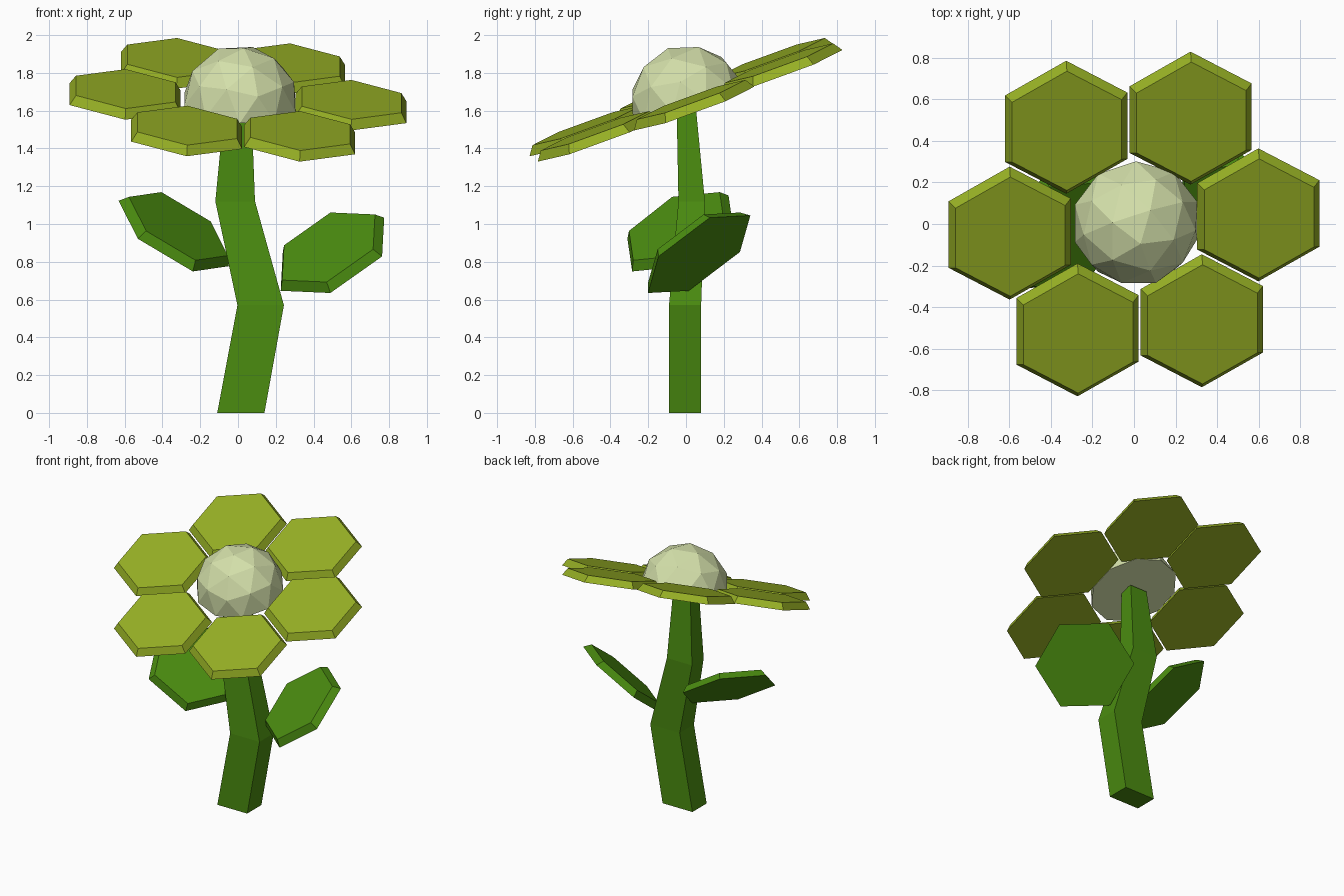
import bpy, bmesh
from math import radians, cos, sin, pi
from mathutils import Matrix, Vector

cube = bpy.data.objects.get("Cube")
if cube:
    bpy.data.objects.remove(cube, do_unlink=True)


def material(name, rgb):
    m = bpy.data.materials.new(name)
    m.use_nodes = True
    m.diffuse_color = (*rgb, 1)
    m.node_tree.nodes["Principled BSDF"].inputs["Base Color"].default_value = (*rgb, 1)
    return m


petal_mat = material("petal_yellow_green", (0.305, 0.429, 0.018))
stem_mat = material("stem_green", (0.069, 0.262, 0.005))
heart_mat = material("pale_cream_green", (0.658, 0.745, 0.402))


def finish(bm, name, mat, matrix=Matrix()):
    bmesh.ops.recalc_face_normals(bm, faces=bm.faces)
    bm.transform(matrix)
    mesh = bpy.data.meshes.new(name)
    bm.to_mesh(mesh)
    bm.free()
    mesh.materials.append(mat)
    obj = bpy.data.objects.new(name, mesh)
    bpy.context.collection.objects.link(obj)
    return obj


def loft(bm, rings):
    """Skin a closed solid through rings of equal vertex count."""
    rings = [[bm.verts.new(p) for p in ring] for ring in rings]
    n = len(rings[0])
    for low, high in zip(rings, rings[1:]):
        for i in range(n):
            j = (i + 1) % n
            bm.faces.new((low[i], low[j], high[j], high[i]))
    bm.faces.new(rings[0][::-1])
    bm.faces.new(rings[-1])


def hex_plate(name, mat, matrix, radius=0.34, thick=0.05, inset=0.035):
    """Six-sided plate with sloping rim; its first corner points along local x."""
    def ring(r, z):
        return [(r * cos(i * pi / 3), r * sin(i * pi / 3), z) for i in range(6)]
    bm = bmesh.new()
    loft(bm, [ring(radius, 0), ring(radius - inset, thick)])
    return finish(bm, name, mat, matrix)


# Bent square stem: centre x, centre y, half width, half depth, height
bm = bmesh.new()
sections = [(0.015, -0.005, 0.125, 0.085, 0),
            (0.12, -0.005, 0.123, 0.085, 0.57),
            (-0.015, 0.03, 0.105, 0.07, 1.12),
            (0, 0, 0.07, 0.05, 1.64)]
loft(bm, [[(x + sx * w, y + sy * d, z)
           for sx, sy in ((-1, -1), (1, -1), (1, 1), (-1, 1))]
          for x, y, w, d, z in sections])
finish(bm, "stem", stem_mat)

# Flower head frame, tipped towards the front
tilt = Matrix.Rotation(radians(20), 4, 'X') @ Matrix.Rotation(radians(4), 4, 'Y')
head = Matrix.Translation((0, 0, 1.64)) @ tilt

# Ring of six petals
for i in range(6):
    a = radians(3 + 60 * i)
    place = Matrix.Translation((0.6 * cos(a), 0.6 * sin(a), 0))
    turn = Matrix.Rotation(radians(30 + 60 * i), 4, 'Z')
    hex_plate(f"petal_{i + 1}", petal_mat, head @ place @ turn)

# Faceted half-ball centre with a flat underside
bm = bmesh.new()
bmesh.ops.create_icosphere(bm, subdivisions=2, radius=0.31)
bmesh.ops.bisect_plane(bm, geom=bm.verts[:] + bm.edges[:] + bm.faces[:],
                       plane_co=(0, 0, 0), plane_no=(0, 0, 1), clear_inner=True)
bmesh.ops.holes_fill(bm, edges=[e for e in bm.edges if e.is_boundary], sides=0)
finish(bm, "flower_centre", heart_mat, Matrix.Translation((0.01, 0.01, 0)) @ head)


# Two leaves, each set by its centre, facing direction and corner direction
def leaf(name, centre, normal, corner):
    n = Vector(normal).normalized()
    x = Vector(corner)
    x = (x - n * x.dot(n)).normalized()
    frame = Matrix((x, n.cross(x), n)).transposed().to_4x4()
    hex_plate(name, stem_mat, Matrix.Translation(centre) @ frame)


leaf("left_leaf", (0.5, 0.07, 0.84), (-0.41, -0.54, 0.735), (0.54, 0.11, 0.38))
leaf("right_leaf", (-0.34, -0.03, 0.95), (0.49, -0.41, 0.765), (-0.58, -0.05, 0.345))
